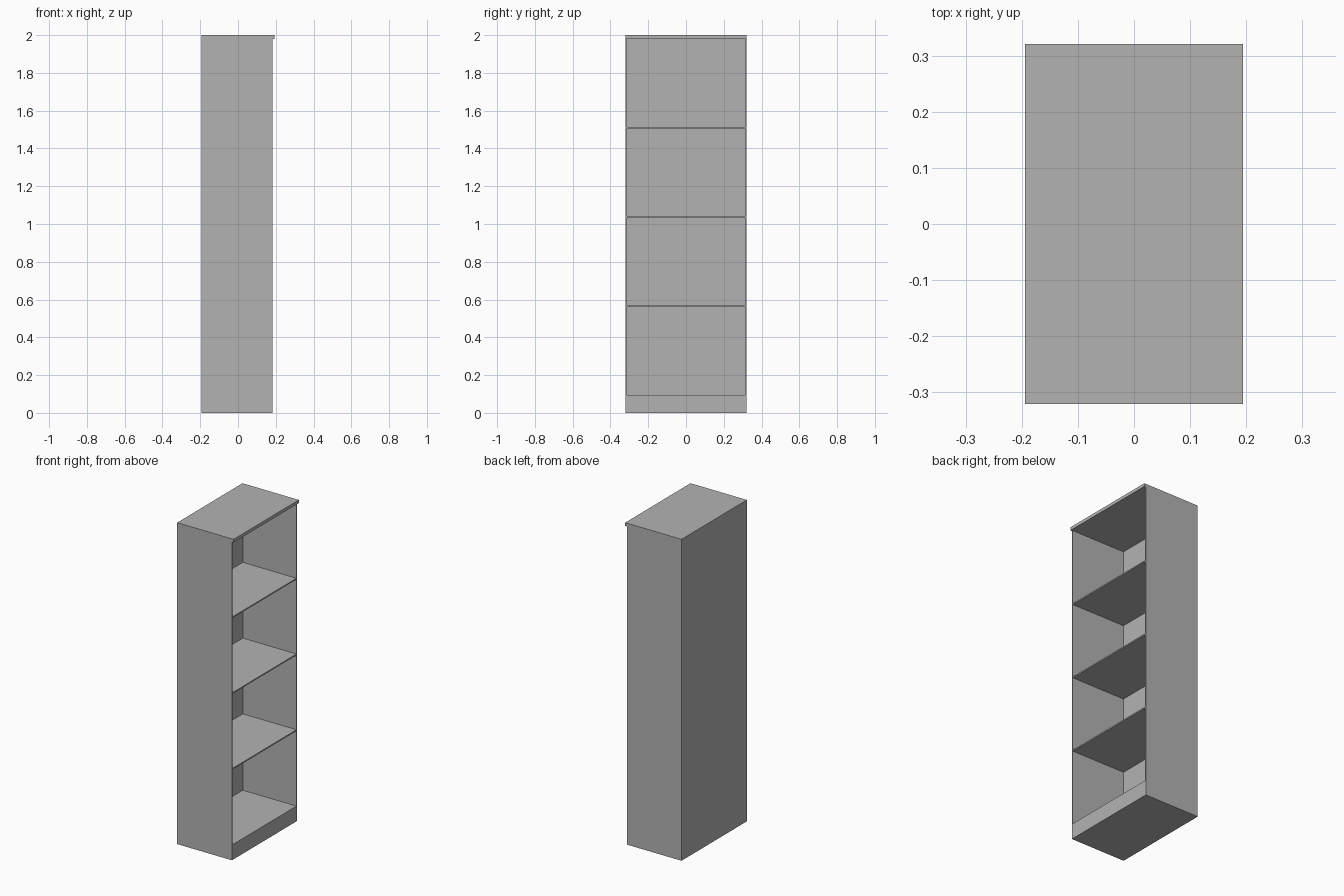
import bpy
import bmesh

cube = bpy.data.objects.get("Cube")
if cube:
    bpy.data.objects.remove(cube, do_unlink=True)

# Single painted finish
paint = bpy.data.materials.new("grey_finish")
paint.use_nodes = True
grey = (0.45, 0.45, 0.45, 1)
paint.diffuse_color = grey
paint.node_tree.nodes["Principled BSDF"].inputs["Base Color"].default_value = grey


def board(name, x, y, z):
    """Flat board given its (min, max) range on each axis."""
    bm = bmesh.new()
    bmesh.ops.create_cube(bm, size=1)
    for v in bm.verts:
        for i, (low, high) in enumerate((x, y, z)):
            v.co[i] = low if v.co[i] < 0 else high
    mesh = bpy.data.meshes.new(name)
    bm.to_mesh(mesh)
    bm.free()
    mesh.materials.append(paint)
    obj = bpy.data.objects.new(name, mesh)
    bpy.context.collection.objects.link(obj)
    return obj


back, front, lip = -0.194, 0.183, 0.194
half = 0.321
panel = 0.008
plinth_top, top_under, height = 0.095, 1.98, 2.0
inner = half - panel
across = (-inner, inner)

# Plinth and overhanging top
board("plinth", (back, front), (-half, half), (0, plinth_top))
board("top_board", (back, lip), (-half, half), (top_under, height))

# Side and back panels
for name, side in (("front_side_panel", -1), ("rear_side_panel", 1)):
    board(name, (back, front), sorted((side * inner, side * half)),
          (plinth_top, top_under))
board("back_panel", (back, back + panel), across, (plinth_top, top_under))

# Evenly spaced shelves
bays = 4
spacing = (top_under - plinth_top) / bays
for i in range(1, bays):
    z = plinth_top + i * spacing
    board(f"shelf_{i}", (back + panel, front), across,
          (z - panel / 2, z + panel / 2))
